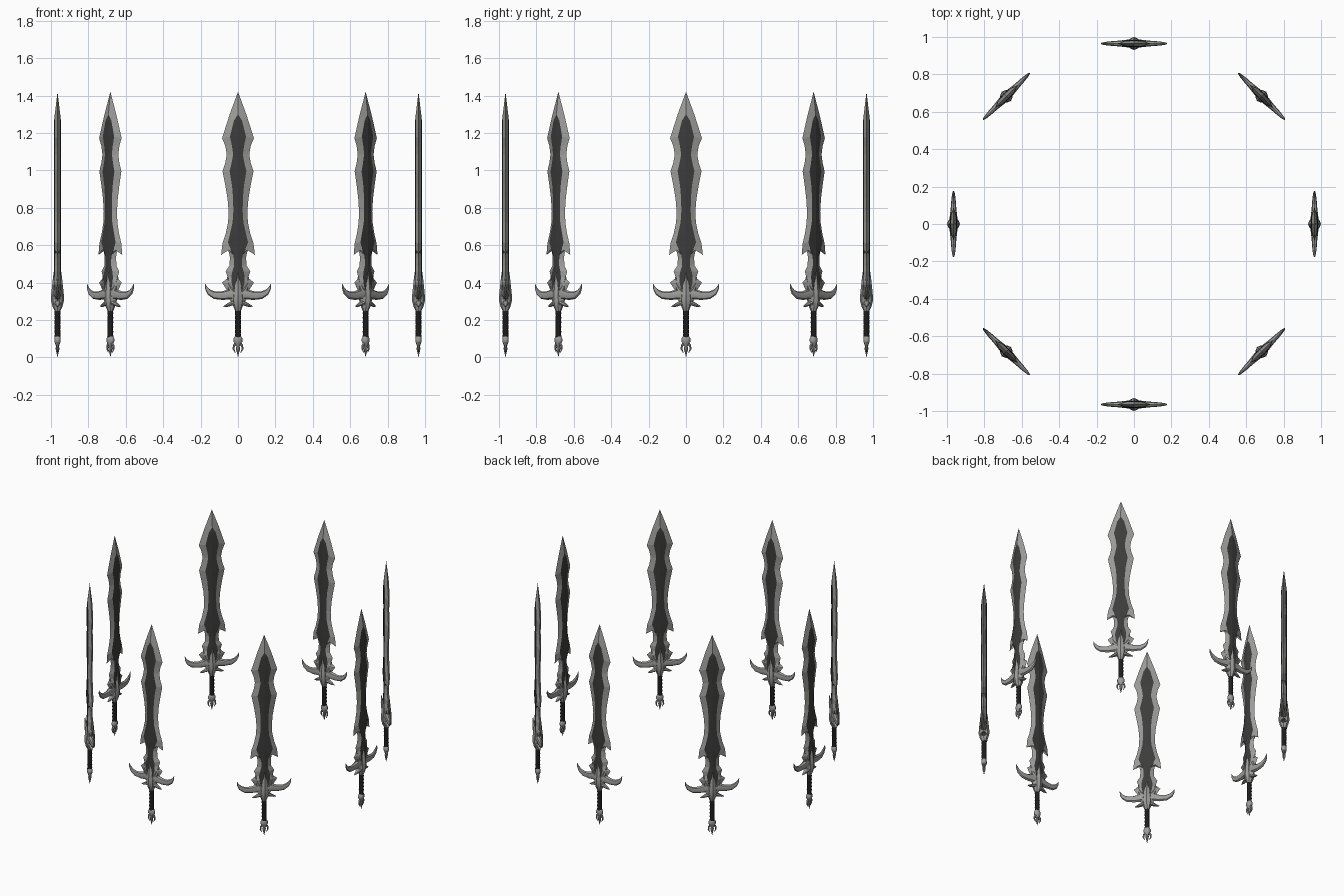
import bpy, bmesh, math
from mathutils import Vector, Matrix

if "Cube" in bpy.data.objects:
    bpy.data.objects.remove(bpy.data.objects["Cube"])


def material(name, v):
    m = bpy.data.materials.new(name)
    m.diffuse_color = (v, v, v * 0.98, 1)
    m.use_nodes = True
    m.node_tree.nodes["Principled BSDF"].inputs["Base Color"].default_value = m.diffuse_color
    return m


SILVER = material("silver steel", 0.34)
DARK = material("dark steel", 0.045)
BLACK = material("black leather", 0.012)
parts = []  # (name, mesh) of one sword


def finish(name, bm, mats, smooth=None):
    bmesh.ops.remove_doubles(bm, verts=bm.verts, dist=1e-5)
    bmesh.ops.recalc_face_normals(bm, faces=bm.faces)
    me = bpy.data.meshes.new(name)
    bm.to_mesh(me)
    bm.free()
    for m in mats:
        me.materials.append(m)
    if smooth:
        me.shade_smooth()
        me.set_sharp_from_angle(angle=math.radians(smooth))
    parts.append((name, me))


def sweep(bm, path, y=0.0, sides=8, mirror=False):
    """Tapered tube along (x, z, half width, half depth) points."""
    for sx in ((1, -1) if mirror else (1,)):
        rings = []
        for i, (x, z, w, d) in enumerate(path):
            a, b = path[max(i - 1, 0)], path[min(i + 1, len(path) - 1)]
            t = Vector((b[0] - a[0], b[1] - a[1])).normalized()
            ring = []
            for k in range(sides):
                ang = 2 * math.pi * k / sides
                c, s = math.cos(ang) * w, math.sin(ang) * d
                ring.append(bm.verts.new((sx * (x - t.y * c), y + s, z + t.x * c)))
            rings.append(ring)
        for r0, r1 in zip(rings, rings[1:]):
            for k in range(sides):
                j = (k + 1) % sides
                bm.faces.new((r0[k], r0[j], r1[j], r1[k]))
        bm.faces.new(rings[0])
        bm.faces.new(rings[-1])


# Blade: edge x, edge z, dark panel x, panel z (right half, tip to base)
outline = [
    (0, 1.42, 0, 1.30), (.046, 1.295, .022, 1.265), (.085, 1.172, .043, 1.18),
    (.068, 1.13, .032, 1.13), (.06, 1.085, .026, 1.085), (.068, 1.04, .034, 1.04),
    (.083, .995, .045, .995), (.068, .92, .032, .92), (.056, .85, .026, .85),
    (.05, .78, .025, .78), (.053, .72, .029, .72), (.066, .66, .043, .66),
    (.083, .61, .054, .615), (.09, .548, .04, .58), (.07, .582, .032, .565),
    (.052, .575, .026, .55), (.043, .535, .021, .525), (.046, .49, .021, .49),
    (.066, .46, .03, .46), (.054, .425, .036, .43), (.085, .40, .034, .40),
    (.06, .36, .025, .36), (.04, .30, .02, .30)]
bm = bmesh.new()
for sx in (1, -1):
    for sy in (1, -1):
        rows = []
        for ex, ez, px, pz in outline:
            d = 0.0145 + max(0, 0.5 - pz) * 0.03
            rows.append([bm.verts.new((sx * ex, 0, ez)),
                         bm.verts.new((sx * px, sy * d, pz)),
                         bm.verts.new((0, sy * (d + (0.0035 if px else 0)), pz))])
        for r0, r1 in zip(rows, rows[1:]):
            for c in (0, 1):
                f = bm.faces.new((r0[c], r0[c + 1], r1[c + 1], r1[c]))
                f.material_index = c
bmesh.ops.remove_doubles(bm, verts=bm.verts, dist=1e-5)
bmesh.ops.dissolve_degenerate(bm, edges=bm.edges, dist=1e-6)
finish("blade", bm, [SILVER, DARK])

# Guard: upswept horns, lower leaf spikes and short upper fins
bm = bmesh.new()
sweep(bm, [(0, .335, .034, .024), (.04, .338, .028, .02), (.085, .33, .023, .015),
           (.125, .332, .02, .012), (.152, .347, .015, .009),
           (.168, .368, .008, .006), (.176, .392, .0008, .0008)], mirror=True)
sweep(bm, [(0, .295, .016, .024), (.035, .288, .012, .016),
           (.06, .277, .008, .009), (.08, .272, .0008, .001)], mirror=True)
sweep(bm, [(.01, .34, .02, .024), (.04, .37, .016, .018),
           (.054, .40, .009, .011), (.056, .435, .0008, .001)], mirror=True)
finish("guard", bm, [SILVER], 40)

# Central boss with leaf point rising over the blade, both sides
bm = bmesh.new()
sweep(bm, [(0, .245, .014, .014), (0, .27, .024, .026), (0, .305, .034, .035),
           (0, .345, .03, .033), (0, .39, .02, .028), (0, .43, .012, .024),
           (0, .475, .001, .017)])
finish("guard_boss", bm, [SILVER], 30)

# Grip with slight wrapping ridges
bm = bmesh.new()
sweep(bm, [(0, .10 + .0125 * i, .0165 if i % 2 else .0145, .0165 if i % 2 else .0145)
           for i in range(13)], sides=12)
finish("grip", bm, [BLACK], 50)

# Pommel: collar, curved claws and hanging point
bm = bmesh.new()
sweep(bm, [(0, .112, .017, .015), (0, .10, .024, .018), (0, .085, .024, .018),
           (0, .072, .016, .013), (0, .06, .01, .009)], sides=10)
sweep(bm, [(.01, .078, .008, .009), (.022, .062, .006, .007),
           (.024, .045, .005, .005), (.014, .024, .001, .001)], sides=6, mirror=True)
sweep(bm, [(0, .065, .007, .007), (0, .05, .011, .01), (0, .035, .009, .009),
           (0, .022, .005, .005), (0, .004, .001, .001)], sides=8)
finish("pommel", bm, [SILVER], 40)

# Ring of eight swords facing outward
for i in range(8):
    a = i * math.pi / 4
    place = Matrix.Rotation(a, 4, 'Z') @ Matrix.Translation((0, -.965, 0))
    for name, me in parts:
        ob = bpy.data.objects.new(f"{name}_{i + 1}", me)
        ob.matrix_world = place
        bpy.context.collection.objects.link(ob)
